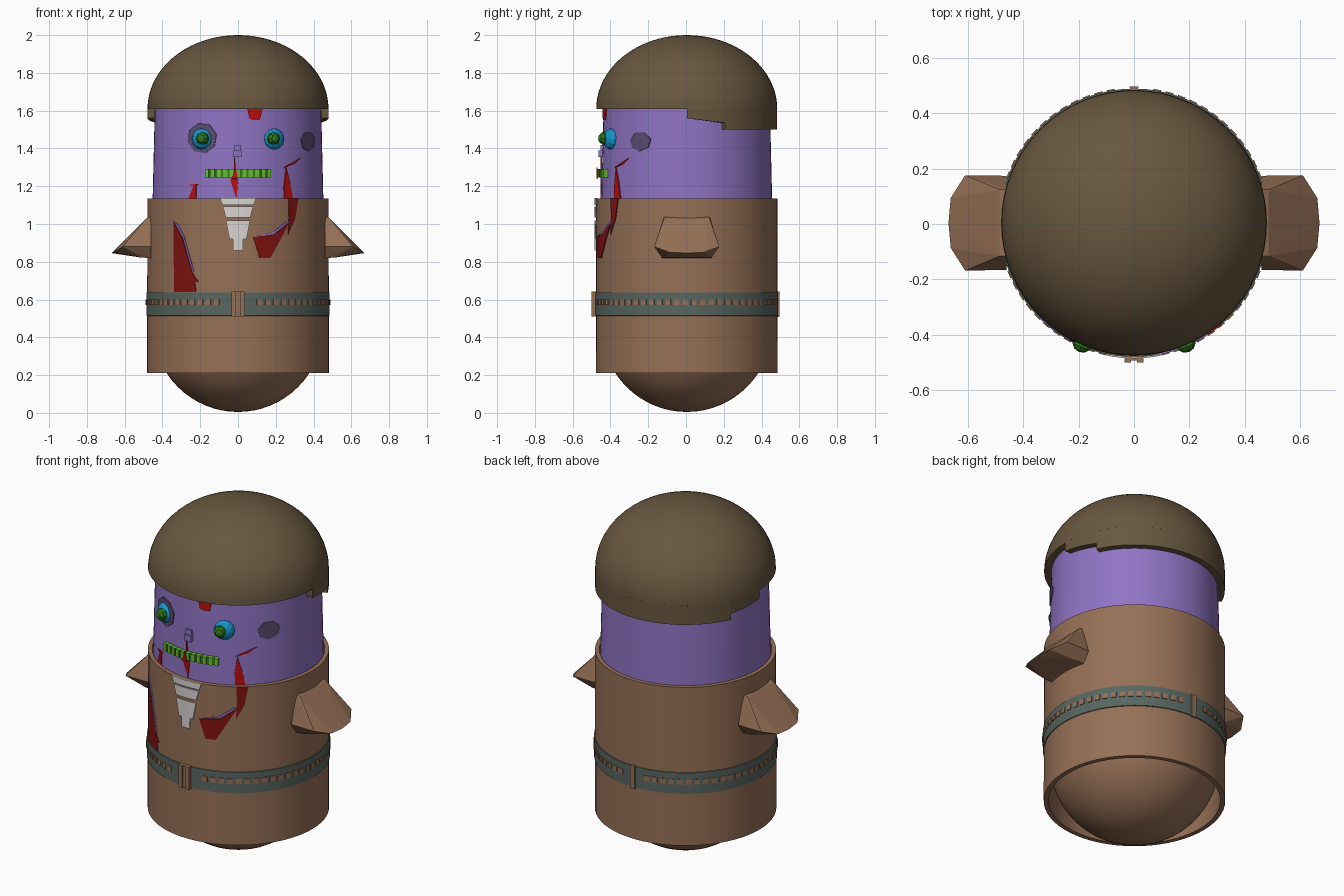
import bpy, bmesh
from math import sin, cos, asin, sqrt, pi, radians
from mathutils import Matrix, Vector

if "Cube" in bpy.data.objects:
    bpy.data.objects.remove(bpy.data.objects["Cube"])

CY = 0.004   # y of the body axis


def material(name, r, g, b):
    m = bpy.data.materials.new(name)
    m.diffuse_color = [((c / 255 + 0.055) / 1.055) ** 2.4 for c in (r, g, b)] + [1]
    m.use_nodes = True
    m.node_tree.nodes["Principled BSDF"].inputs["Base Color"].default_value = m.diffuse_color
    return m


BROWN = material("coat_brown", 150, 112, 86)
HAIR = material("hair_brown", 104, 87, 63)
SKIN = material("purple_skin", 144, 116, 196)
BRUISE = material("bruise", 90, 78, 112)
RED = material("red", 190, 14, 14)
DARK_RED = material("dark_red", 128, 18, 16)
BLUE = material("blue", 20, 150, 205)
GREEN = material("eye_green", 45, 125, 25)
LIME = material("lime", 105, 190, 50)
WHITE = material("white", 215, 212, 208)
BELT = material("belt_grey", 88, 102, 96)


def finish(name, bm, mat, smooth=True):
    bmesh.ops.recalc_face_normals(bm, faces=bm.faces[:])
    me = bpy.data.meshes.new(name)
    bm.to_mesh(me)
    bm.free()
    me.materials.append(mat)
    ob = bpy.data.objects.new(name, me)
    bpy.context.collection.objects.link(ob)
    if smooth:
        bpy.context.view_layer.objects.active = ob
        bpy.ops.object.select_all(action='DESELECT')
        ob.select_set(True)
        bpy.ops.object.shade_smooth_by_angle(angle=radians(30))
    return ob


def polar(r, a, z):
    """Angle 0 faces the front, positive towards +x."""
    return Vector((r * sin(a), CY - r * cos(a), z))


def lathe(name, profile, mat, closed=False, n=64):
    bm = bmesh.new()
    pts = profile + profile[:1] if closed else profile
    vs = [bm.verts.new((r, CY, z)) for r, z in pts]
    es = [bm.edges.new(p) for p in zip(vs, vs[1:])]
    bmesh.ops.spin(bm, geom=vs + es, cent=(0, CY, 0), axis=(0, 0, 1),
                   angle=2 * pi, steps=n, use_duplicate=False)
    bmesh.ops.remove_doubles(bm, verts=bm.verts[:], dist=1e-5)
    return finish(name, bm, mat)


def band(bm, r0, r1, a0, a1, z0a, z0b, z1, n=1):
    """Curved block between two angles (degrees); lower edge may slope."""
    rows = []
    for i in range(n + 1):
        t = i / n
        a, z0 = radians(a0 + (a1 - a0) * t), z0a + (z0b - z0a) * t
        rows.append([bm.verts.new(polar(r, a, z)) for r, z in
                     ((r0, z0), (r1, z0), (r1, z1), (r0, z1))])
    for p, q in zip(rows, rows[1:]):
        for k in range(4):
            bm.faces.new((p[k], p[k - 1], q[k - 1], q[k]))
    bm.faces.new(rows[0])
    bm.faces.new(rows[-1][::-1])


def patch(name, pts, radius, mat):
    """Front-view outline wrapped on the cylinder, thin and solid."""
    bm = bmesh.new()
    bm.faces.new([bm.verts.new((x, 0, z)) for x, z in pts])
    for i in range(-12, 13):
        bmesh.ops.bisect_plane(bm, geom=bm.verts[:] + bm.edges[:] + bm.faces[:],
                               plane_co=(i * 0.035, 0, 0), plane_no=(1, 0, 0))
    for v in bm.verts:
        v.co.y = CY - sqrt(radius ** 2 - v.co.x ** 2)
    ob = finish(name, bm, mat, False)
    s = ob.modifiers.new("thickness", 'SOLIDIFY')
    s.thickness, s.offset = 0.006, 0


# body: round bottom, head, coat tube
lathe("round_base", [(0.45 * sin(i * pi / 32), 0.455 - 0.45 * cos(i * pi / 32))
                     for i in range(17)] + [(0.45, 1.0)], BROWN)
lathe("head", [(0, 1.0), (0.452, 1.0), (0.452, 1.13), (0.44, 1.63), (0, 1.63)], SKIN)
lathe("coat", [(0.481, 0.21), (0.48, 1.135), (0.457, 1.135), (0.455, 0.21)], BROWN, True)

# hair: cap and stepped skirt at the back
lathe("hair_cap", [(0, 1.61)] + [(0.479 * cos(i * pi / 40), 1.61 + 0.39 * sin(i * pi / 40))
                                for i in range(20)] + [(0, 2.0)], HAIR)
bm = bmesh.new()
band(bm, 0.435, 0.479, 115, 245, 1.5, 1.5, 1.612, 24)
for s in (1, -1):
    band(bm, 0.435, 0.479, s * 90, s * 115, 1.56, 1.535, 1.612, 5)
finish("hair_skirt", bm, HAIR)

# belt, studs and the front and back loops
lathe("belt", [(0.47, 0.51), (0.485, 0.515), (0.485, 0.637), (0.47, 0.64)], BELT, True)
bm = bmesh.new()
for s in (1, -1):
    for i in range(30):
        a = s * (13.5 + 5.4 * i)
        band(bm, 0.47, 0.489, a - 1.7, a + 1.7, 0.57, 0.57, 0.6)
finish("belt_studs", bm, BROWN, False)
bm = bmesh.new()
for a in (-2.6, 0, 2.6):
    band(bm, 0.47, 0.497 if a == 0 else 0.505, a - 1.3, a + 1.3, 0.51, 0.51, 0.642)
finish("buckle", bm, BROWN, False)
bm = bmesh.new()
band(bm, 0.47, 0.492, 178.2, 181.8, 0.508, 0.508, 0.642)
finish("back_loop", bm, BROWN, False)

# stubby wedge arms
for s, side in ((1, "right"), (-1, "left")):
    bm = bmesh.new()
    for x, y, z in ((0.46, 0.12, 1.04), (0.485, 0.12, 1.03), (0.61, 0.172, 0.88),
                    (0.662, 0.09, 0.85), (0.46, 0.13, 0.82), (0.51, 0.13, 0.822),
                    (0.46, 0.17, 0.88)):
        for m in (1, -1):
            bm.verts.new((s * x, CY + m * y, z))
    bm.verts.new((s * 0.67, CY, 0.846))
    bmesh.ops.convex_hull(bm, input=bm.verts[:])
    bmesh.ops.dissolve_limit(bm, angle_limit=0.03, verts=bm.verts[:], edges=bm.edges[:])
    finish("arm_" + side, bm, BROWN, False)


# eyes
def eyeball(name, r, x, z, size, depth, mat, seg):
    bm = bmesh.new()
    a = asin(x / r)
    mtx = (Matrix.Translation(polar(r, a, z)) @ Matrix.Rotation(a, 4, 'Z')
           @ Matrix.Diagonal((size, depth, size, 1)))
    bmesh.ops.create_uvsphere(bm, u_segments=seg, v_segments=seg // 2 + 1, radius=1,
                              matrix=mtx @ Matrix.Rotation(pi / 2, 4, 'X'))
    finish(name, bm, mat, False)


for s, side in ((1, "right"), (-1, "left")):
    eyeball("eye_" + side, 0.443, s * 0.19, 1.45, 0.057, 0.04, BLUE, 12)
    eyeball("pupil_" + side, 0.477, s * 0.188, 1.453, 0.035, 0.03, GREEN, 8)


# bruises
def blob(x, z, w, h, n=8):
    return [(x + w * cos((i + 0.3) * 2 * pi / n), z + h * sin((i + 0.3) * 2 * pi / n))
            for i in range(n)]


patch("eye_bruise", blob(-0.19, 1.455, 0.078, 0.082), 0.447, BRUISE)
patch("cheek_bruise", blob(0.37, 1.437, 0.036, 0.052, 7), 0.447, BRUISE)

# nose
bm = bmesh.new()
band(bm, 0.43, 0.468, -3.2, 2.4, 1.355, 1.355, 1.39)
band(bm, 0.43, 0.456, -2.8, 2.0, 1.39, 1.39, 1.418)
finish("nose", bm, SKIN, False)

# teeth, alternating proud and recessed
for name, mat, odd, r in (("teeth", LIME, 0, 0.474), ("teeth_gaps", GREEN, 1, 0.467)):
    bm = bmesh.new()
    for i in range(odd, 21, 2):
        a = -21.5 + 43 / 21 * i
        w = 0.3 if odd == 0 else -0.3
        band(bm, 0.43, r, a - w, a + 43 / 21 + w, 1.247, 1.247, 1.29)
    finish(name, bm, mat, False)

# red marks on the face
patch("forehead_mark", [(0.05, 1.61), (0.06, 1.56), (0.075, 1.55), (0.115, 1.55),
                        (0.13, 1.61)], 0.446, RED)
patch("mouth_drip", [(-0.02, 1.37), (-0.022, 1.26), (-0.04, 1.23), (-0.008, 1.135),
                     (0.0, 1.23), (-0.012, 1.3)], 0.453, RED)
patch("tooth_drip", [(-0.035, 1.24), (-0.012, 1.3), (0.0, 1.24)], 0.476, RED)
patch("cheek_drip", [(-0.262, 1.135), (-0.235, 1.2), (-0.262, 1.208), (-0.21, 1.212),
                     (-0.222, 1.2), (-0.22, 1.135)], 0.453, RED)
patch("cheek_scratch", [(0.245, 1.3), (0.3, 1.318), (0.332, 1.35), (0.29, 1.325)], 0.451, RED)
patch("cheek_streak", [(0.255, 1.3), (0.243, 1.2), (0.245, 1.13), (0.29, 1.13),
                       (0.275, 1.22)], 0.453, RED)

# torn red marks on the coat with thin purple edges
patch("collar_streak", [(0.268, 1.137), (0.318, 1.137), (0.302, 1.03), (0.265, 0.945),
                        (0.27, 1.03)], 0.482, DARK_RED)
patch("chest_tear", [(0.08, 0.93), (0.19, 0.945), (0.272, 1.01), (0.225, 0.92),
                     (0.17, 0.82), (0.115, 0.82)], 0.482, DARK_RED)
patch("chest_tear_edge", [(0.08, 0.932), (0.19, 0.947), (0.272, 1.012), (0.255, 1.012),
                          (0.185, 0.957)], 0.482, SKIN)
patch("side_tear", [(-0.34, 1.01), (-0.295, 0.93), (-0.24, 0.74), (-0.21, 0.695),
                    (-0.228, 0.69), (-0.222, 0.64), (-0.337, 0.64)], 0.482, DARK_RED)
patch("side_tear_edge", [(-0.34, 1.012), (-0.325, 0.99), (-0.292, 0.932), (-0.24, 0.745),
                         (-0.232, 0.745), (-0.285, 0.935), (-0.318, 0.998)], 0.482, SKIN)

# white tapering chest piece
for i, (w0, z0, w1, z1) in enumerate(((0.095, 1.137, 0.082, 1.1), (0.08, 1.092, 0.065, 1.035),
                                      (0.064, 1.018, 0.045, 0.92), (0.028, 0.925, 0.025, 0.86))):
    patch("chest_plate_%d" % (i + 1), [(-w0, z0), (w0, z0), (w1, z1), (-w1, z1)], 0.486, WHITE)
